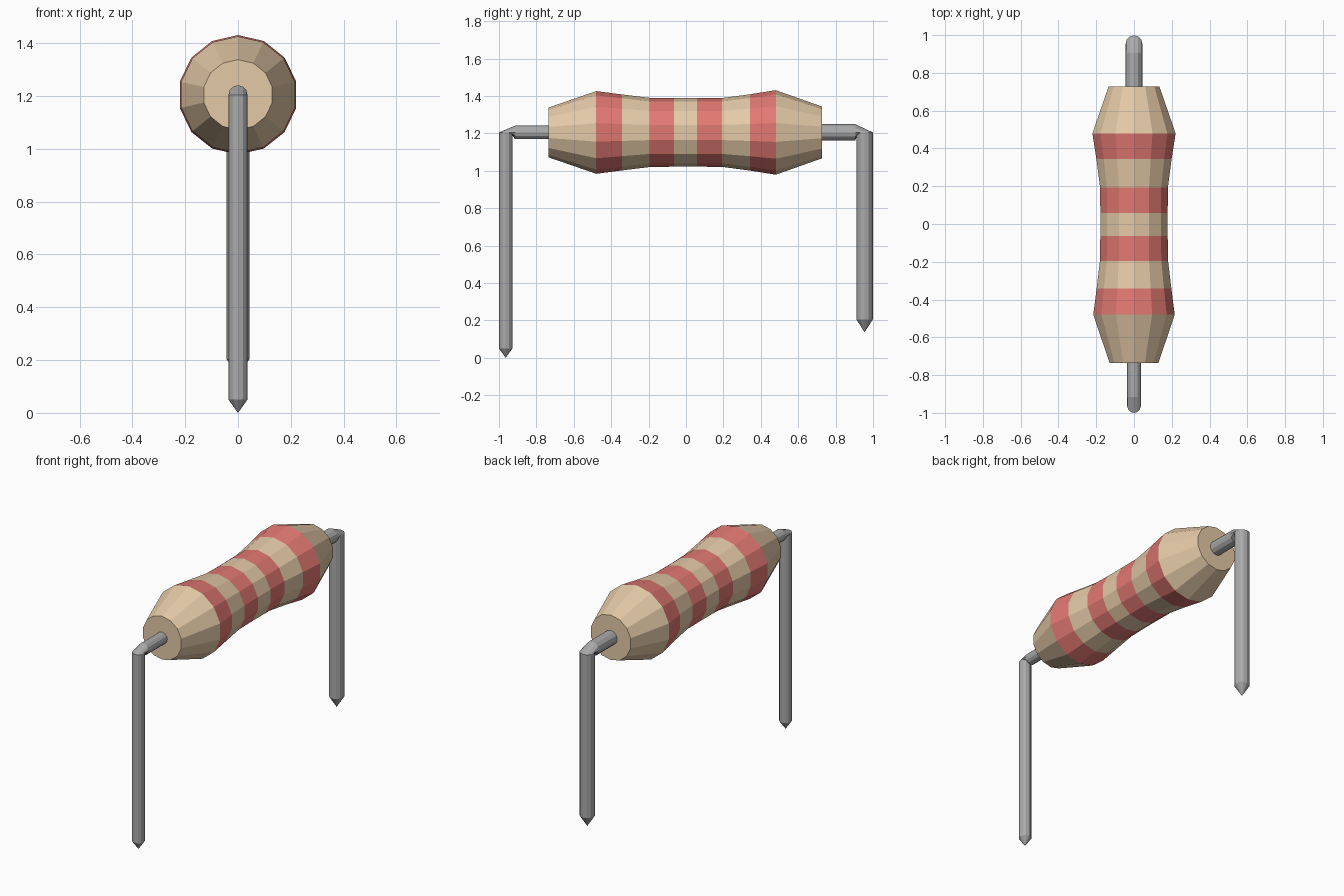
import bpy, bmesh
from math import sin, cos, tau
from mathutils import Vector

if "Cube" in bpy.data.objects:
    bpy.data.objects.remove(bpy.data.objects["Cube"])

AXIS_Z = 1.205


def material(name, rgb):
    m = bpy.data.materials.new(name)
    m.diffuse_color = (*rgb, 1)
    m.use_nodes = True
    m.node_tree.nodes["Principled BSDF"].inputs["Base Color"].default_value = m.diffuse_color
    return m


TAN = material("tan_coating", (0.78, 0.59, 0.39))
RED = material("red_band", (0.76, 0.19, 0.17))
METAL = material("lead_metal", (0.40, 0.40, 0.40))


def loft(name, rings, sides, mats, slots=None):
    """Skin rings (centre, up vector, radius) into a closed tube; x is always the side vector."""
    bm = bmesh.new()
    loops = []
    for centre, up, r in rings:
        c, u, x = Vector(centre), Vector(up), Vector((1, 0, 0))
        if r == 0:
            loops.append([bm.verts.new(c)])
        else:
            loops.append([bm.verts.new(c + r * (x * sin(tau * i / sides) + u * cos(tau * i / sides)))
                          for i in range(sides)])
    for k, (a, b) in enumerate(zip(loops, loops[1:])):
        for i in range(sides):
            j = (i + 1) % sides
            quad = [a[i], a[j], b[j], b[i]] if len(b) > 1 else [a[i], a[j], b[0]]
            bm.faces.new(quad).material_index = slots[k] if slots else 0
    for end in (loops[0], loops[-1]):
        if len(end) > 1:
            bm.faces.new(end)
    bmesh.ops.recalc_face_normals(bm, faces=bm.faces)
    mesh = bpy.data.meshes.new(name)
    bm.to_mesh(mesh)
    bm.free()
    for m in mats:
        mesh.materials.append(m)
    obj = bpy.data.objects.new(name, mesh)
    bpy.context.collection.objects.link(obj)
    return obj


# Ceramic body: waisted 14-sided profile, every second segment is a red band
profile = [(-0.735, 0.133), (-0.48, 0.221), (-0.342, 0.203), (-0.195, 0.185), (-0.063, 0.183),
           (0.058, 0.183), (0.192, 0.184), (0.343, 0.204), (0.48, 0.226), (0.728, 0.138)]
loft("resistor_body", [((0, y, AXIS_Z), (0, 0, 1), r) for y, r in profile], 14,
     [TAN, RED], [k % 2 for k in range(len(profile) - 1)])


# Bent wire lead: horizontal run out of the body, sharp bend, vertical leg, pointed tip
def lead(name, side, y, bend_y, r, cone_z, tip_z):
    out = (0, side, 0)
    loft(name, [((0, side * 0.70, AXIS_Z), (0, 0, 1), r),
                ((0, side * bend_y, AXIS_Z), (0, 0, 1), r),
                ((0, side * y, AXIS_Z), out, r),
                ((0, side * y, cone_z), out, r),
                ((0, side * y, tip_z), out, 0)], 12, [METAL])


lead("front_lead", -1, 0.964, 0.915, 0.036, 0.05, 0.0)
lead("back_lead", 1, 0.955, 0.905, 0.044, 0.205, 0.137)
